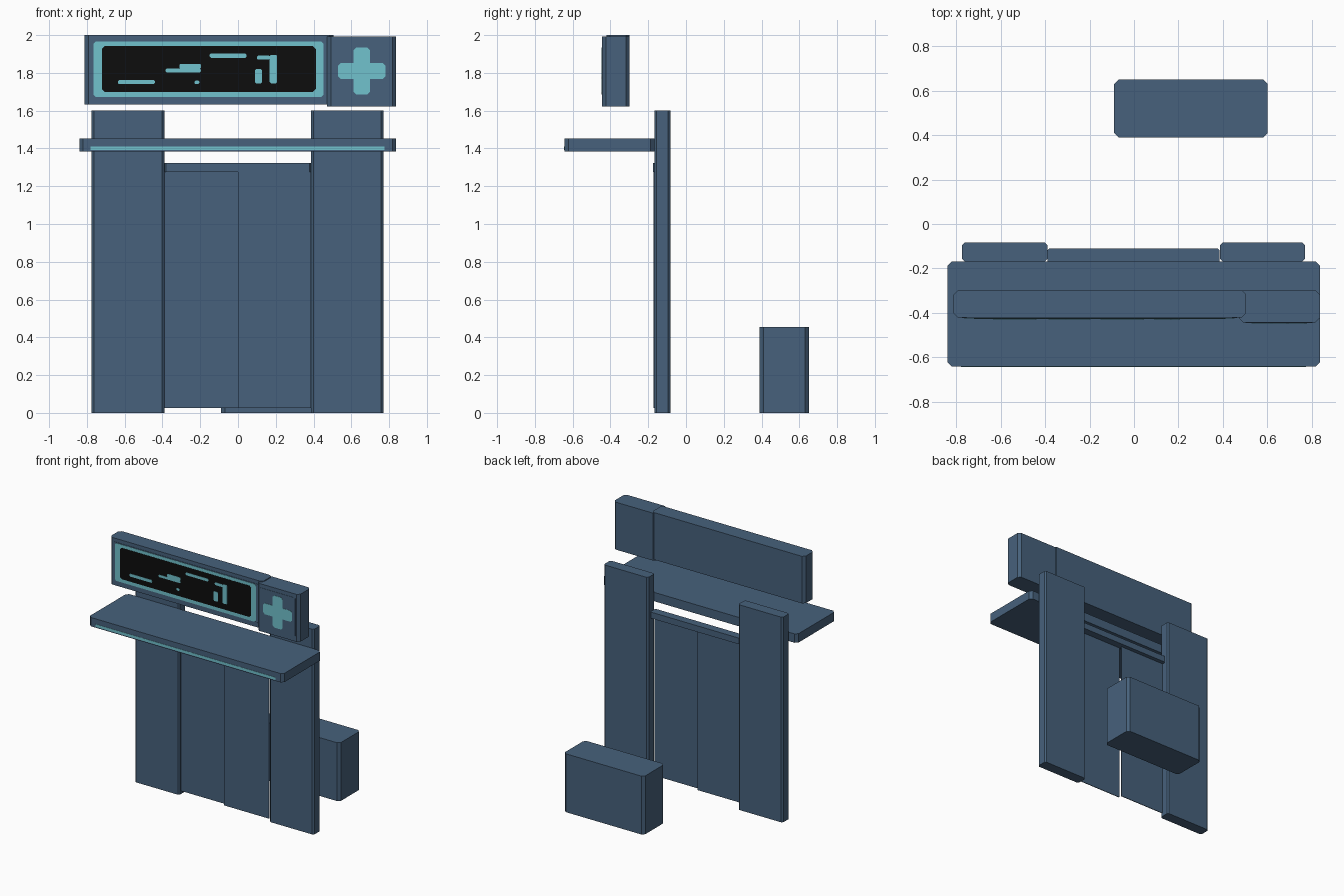
import bpy, bmesh

if "Cube" in bpy.data.objects:
    bpy.data.objects.remove(bpy.data.objects["Cube"])


def material(name, rgb):
    m = bpy.data.materials.new(name)
    m.diffuse_color = (*rgb, 1)
    m.use_nodes = True
    m.node_tree.nodes["Principled BSDF"].inputs["Base Color"].default_value = m.diffuse_color
    return m


BLUE = material("slate_blue", (0.063, 0.120, 0.200))
CYAN = material("light_cyan", (0.165, 0.540, 0.610))
BLACK = material("screen_black", (0.004, 0.004, 0.004))


def cut_rect(a0, a1, b0, b1, c):
    """Rectangle outline with its four corners cut by c."""
    if c == 0:
        return [(a0, b0), (a1, b0), (a1, b1), (a0, b1)]
    return [(a0 + c, b0), (a1 - c, b0), (a1, b0 + c), (a1, b1 - c),
            (a1 - c, b1), (a0 + c, b1), (a0, b1 - c), (a0, b0 + c)]


def extrude(name, points, offset, mat):
    """Extrude a closed outline of 3D points by an offset."""
    bm = bmesh.new()
    face = bm.faces.new([bm.verts.new(p) for p in points])
    res = bmesh.ops.extrude_face_region(bm, geom=[face], use_keep_orig=True)
    moved = [g for g in res["geom"] if isinstance(g, bmesh.types.BMVert)]
    bmesh.ops.translate(bm, verts=moved, vec=offset)
    bmesh.ops.recalc_face_normals(bm, faces=bm.faces)
    mesh = bpy.data.meshes.new(name)
    bm.to_mesh(mesh)
    bm.free()
    mesh.materials.append(mat)
    ob = bpy.data.objects.new(name, mesh)
    bpy.context.collection.objects.link(ob)
    return ob


def block(name, x, y, z, cut=0.02):
    """Block with cut vertical edges."""
    pts = [(a, b, z[0]) for a, b in cut_rect(*x, *y, cut)]
    return extrude(name, pts, (0, 0, z[1] - z[0]), BLUE)


def plate(name, outline, y, mat, thick=0.002):
    """Thin plate facing the front, standing out from depth y."""
    return extrude(name, [(a, y, b) for a, b in outline], (0, -thick, 0), mat)


# Pillars, awning, header and the crate behind
block("left_pillar", (-0.775, -0.39), (-0.168, -0.083), (0, 1.6), 0.012)
block("right_pillar", (0.387, 0.77), (-0.168, -0.083), (0, 1.6), 0.012)
block("awning", (-0.84, 0.837), (-0.643, -0.168), (1.383, 1.452))
block("door_header", (-0.39, 0.386), (-0.175, -0.111), (1.275, 1.323), 0.008)
block("crate", (-0.09, 0.602), (0.39, 0.65), (0, 0.455))

# Sliding doors, one set behind the other
block("left_door", (-0.388, 0.0), (-0.147, -0.142), (0.025, 1.275), 0)
block("right_door", (0.0, 0.386), (-0.171, -0.166), (0.025, 1.275), 0)

# Light strip along the awning's front edge
plate("awning_light", cut_rect(-0.78, 0.775, 1.391, 1.411, 0), -0.643, CYAN)

# Long sign: housing, panel, bright frame, dark screen
block("sign_box", (-0.812, 0.505), (-0.422, -0.298), (1.633, 2.0))
plate("sign_panel", cut_rect(-0.775, 0.465, 1.667, 1.972, 0.005), -0.422, BLUE)
plate("sign_frame", cut_rect(-0.765, 0.453, 1.672, 1.966, 0.012), -0.424, CYAN)
plate("sign_screen", cut_rect(-0.72, 0.412, 1.699, 1.942, 0.015), -0.426, BLACK)

# Abstract glowing bars on the screen
bars = [(-0.635, -0.44, 1.74, 1.763), (-0.385, -0.195, 1.803, 1.822),
        (-0.31, -0.195, 1.822, 1.848), (-0.23, -0.205, 1.74, 1.76),
        (-0.15, 0.045, 1.88, 1.902), (0.09, 0.128, 1.745, 1.82),
        (0.168, 0.207, 1.745, 1.895), (0.1, 0.168, 1.87, 1.892)]
for i, bar in enumerate(bars):
    plate(f"screen_bar_{i + 1}", cut_rect(*bar, 0.006), -0.428, CYAN)

# Square sign: housing, panel and plus symbol
block("plus_sign_box", (0.472, 0.837), (-0.444, -0.298), (1.623, 1.993))
plate("plus_sign_panel", cut_rect(0.502, 0.805, 1.66, 1.963, 0.005), -0.444, BLUE)
cx, cz, long, short, c = 0.655, 1.81, 0.125, 0.043, 0.014
quarter = [(long, -short + c), (long, short - c), (long - c, short),
           (short, short), (short, long - c), (short - c, long)]
plus = []
for _ in range(4):
    for p in quarter[1:]:
        plus.append((cx + p[0], cz + p[1]))
    quarter = [(-b, a) for a, b in quarter]
    plus.append((cx + quarter[0][0], cz + quarter[0][1]))
plate("plus_symbol", plus, -0.446, CYAN)
